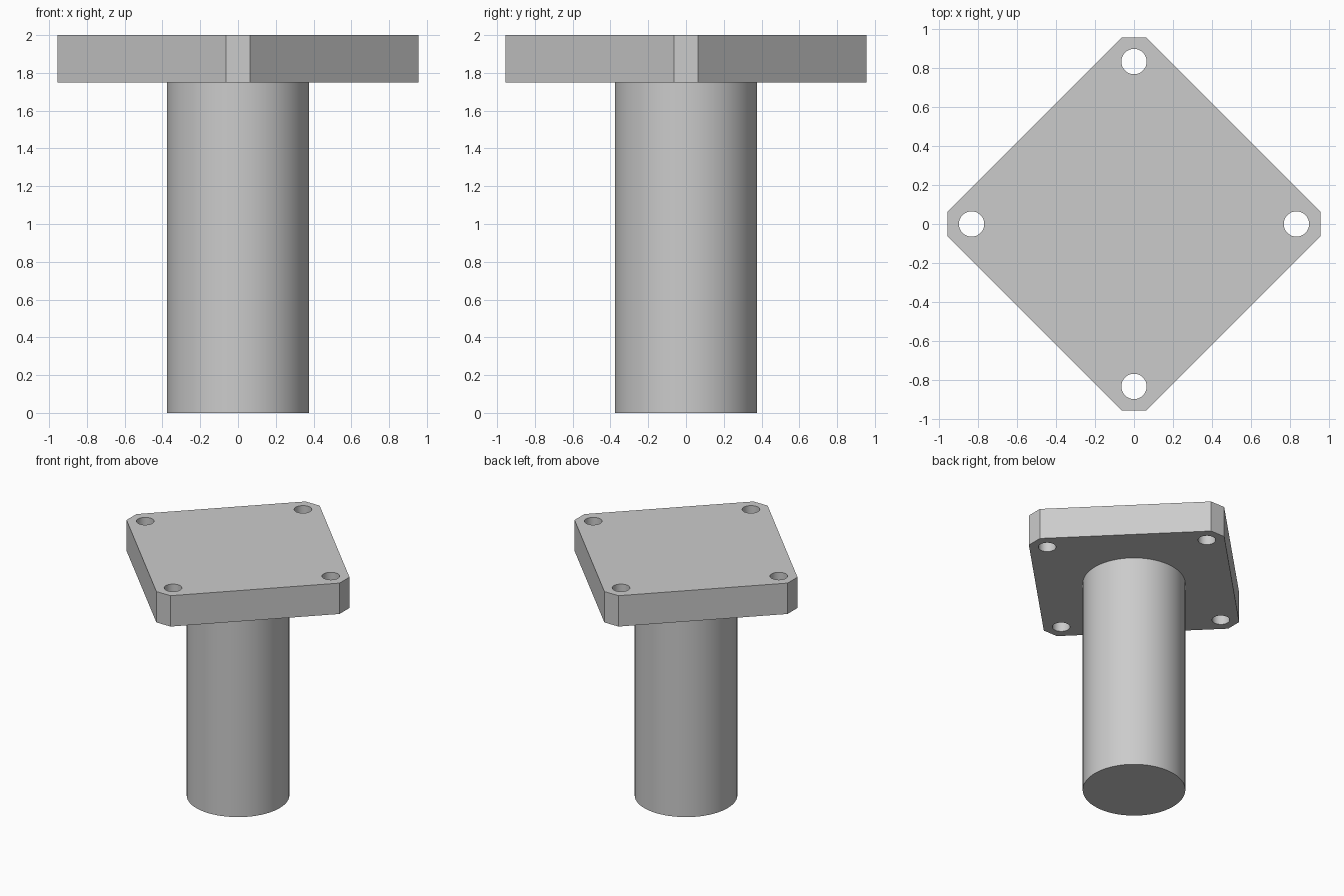
import bpy
import bmesh
import math

cube = bpy.data.objects.get("Cube")
if cube:
    bpy.data.objects.remove(cube, do_unlink=True)

PLATE_BOTTOM, PLATE_TOP = 1.75, 2.0
REACH, CORNER = 0.955, 0.063       # plate extent and half-width of its clipped corners
HOLE_RADIUS, HOLE_OFFSET = 0.065, 0.832
POST_RADIUS = 0.377

# Single grey metal
metal = bpy.data.materials.new("grey_metal")
metal.use_nodes = True
grey = (0.6, 0.6, 0.6, 1.0)
metal.diffuse_color = grey
metal.node_tree.nodes["Principled BSDF"].inputs["Base Color"].default_value = grey


def cylinder(name, radius, bottom, top, x=0.0, y=0.0, sides=64):
    bpy.ops.mesh.primitive_cylinder_add(
        vertices=sides, radius=radius, depth=top - bottom,
        location=(x, y, (bottom + top) / 2))
    obj = bpy.context.object
    obj.name = name
    obj.data.materials.append(metal)
    return obj


def smooth(obj):
    bpy.ops.object.select_all(action="DESELECT")
    obj.select_set(True)
    bpy.context.view_layer.objects.active = obj
    bpy.ops.object.shade_smooth_by_angle(angle=math.radians(30))


# Round post
post = cylinder("post", POST_RADIUS, 0, PLATE_BOTTOM)
smooth(post)

# Square plate standing on its corner, with each corner clipped
bm = bmesh.new()
outline = []
for i in range(4):
    c, s = round(math.cos(i * math.pi / 2)), round(math.sin(i * math.pi / 2))
    for side in (-CORNER, CORNER):
        outline.append(bm.verts.new((c * REACH - s * side, s * REACH + c * side, PLATE_BOTTOM)))
base = bm.faces.new(outline)
extruded = bmesh.ops.extrude_face_region(bm, geom=[base])["geom"]
bmesh.ops.translate(bm, vec=(0, 0, PLATE_TOP - PLATE_BOTTOM),
                    verts=[g for g in extruded if isinstance(g, bmesh.types.BMVert)])
bmesh.ops.recalc_face_normals(bm, faces=bm.faces)
mesh = bpy.data.meshes.new("mounting_plate")
bm.to_mesh(mesh)
bm.free()
mesh.materials.append(metal)
plate = bpy.data.objects.new("mounting_plate", mesh)
bpy.context.collection.objects.link(plate)

# Bolt holes through the four corners
for i in range(4):
    a = i * math.pi / 2
    cutter = cylinder(f"hole_cutter_{i + 1}", HOLE_RADIUS, PLATE_BOTTOM - 0.1, PLATE_TOP + 0.1,
                      HOLE_OFFSET * math.cos(a), HOLE_OFFSET * math.sin(a), 32)
    bpy.context.view_layer.objects.active = plate
    cut = plate.modifiers.new("bolt_hole", "BOOLEAN")
    cut.operation = "DIFFERENCE"
    cut.solver = "EXACT"
    cut.object = cutter
    bpy.ops.object.modifier_apply(modifier=cut.name)
    bpy.data.objects.remove(cutter, do_unlink=True)
smooth(plate)
